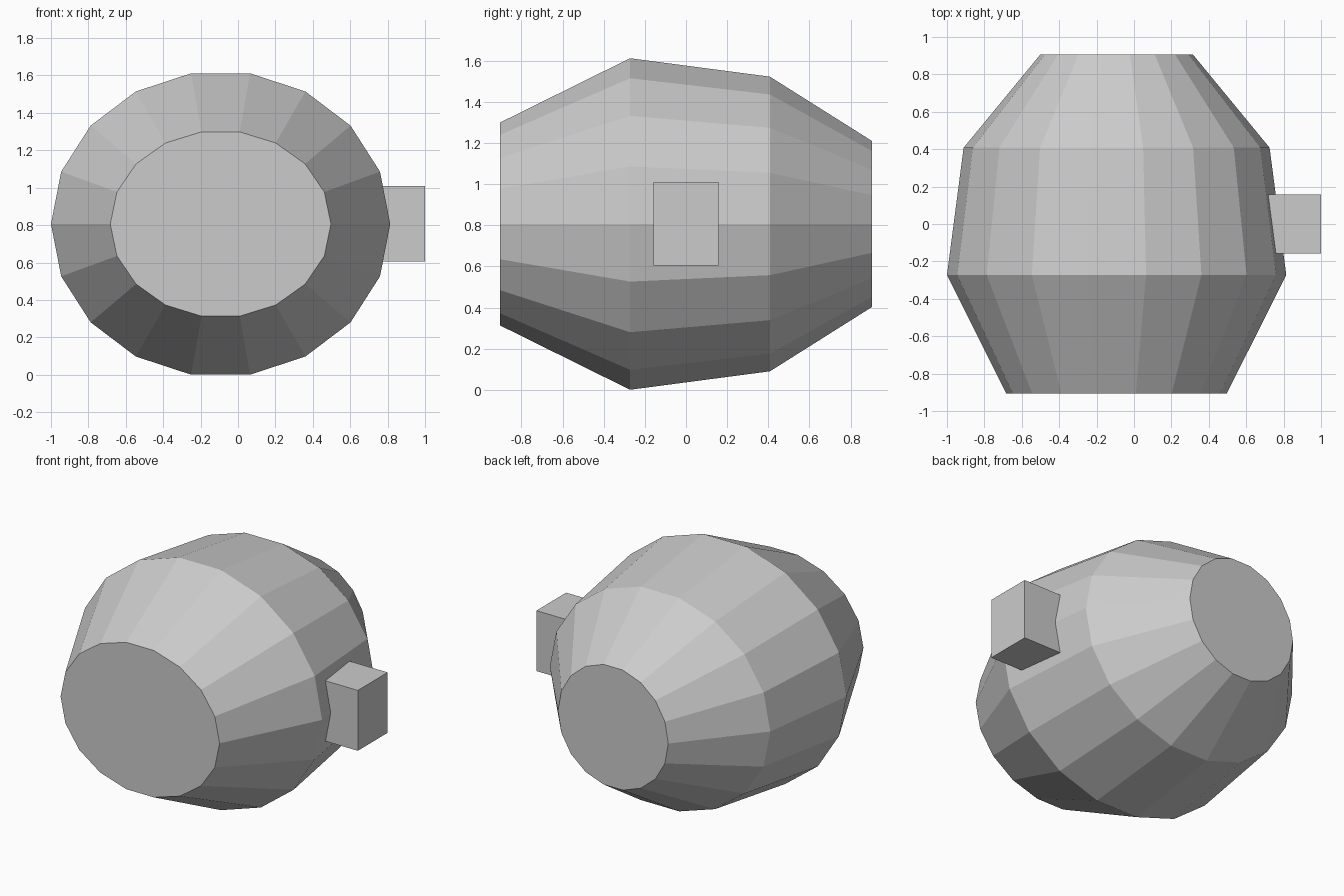
import bpy
import bmesh
from math import cos, sin, tau

if "Cube" in bpy.data.objects:
    bpy.data.objects.remove(bpy.data.objects["Cube"])

SIDES = 18
CX, CZ = -0.093, 0.806


def make_object(name, bm):
    bmesh.ops.recalc_face_normals(bm, faces=bm.faces)
    mesh = bpy.data.meshes.new(name)
    bm.to_mesh(mesh)
    bm.free()
    obj = bpy.data.objects.new(name, mesh)
    bpy.context.collection.objects.link(obj)
    return obj


# Barrel body: elliptical rings along y (y, x radius, z radius)
rings = [(-0.905, 0.59, 0.50), (-0.272, 0.907, 0.818),
         (0.408, 0.818, 0.727), (0.905, 0.409, 0.409)]
bm = bmesh.new()
loops = [[bm.verts.new((CX + rx * cos(tau * i / SIDES), y, CZ + rz * sin(tau * i / SIDES)))
          for i in range(SIDES)] for y, rx, rz in rings]
for a, b in zip(loops, loops[1:]):
    for i in range(SIDES):
        j = (i + 1) % SIDES
        bm.faces.new((a[i], a[j], b[j], b[i]))
bm.faces.new(loops[0])
bm.faces.new(loops[-1])
make_object("barrel_body", bm)

# Side peg: block sunk into the barrel wall
bm = bmesh.new()
bmesh.ops.create_cube(bm, size=1)
x0, x1 = 0.68, 1.0
bmesh.ops.scale(bm, vec=(x1 - x0, 0.316, 0.405), verts=bm.verts)
bmesh.ops.translate(bm, vec=((x0 + x1) / 2, 0, 0.808), verts=bm.verts)
make_object("side_peg", bm)
